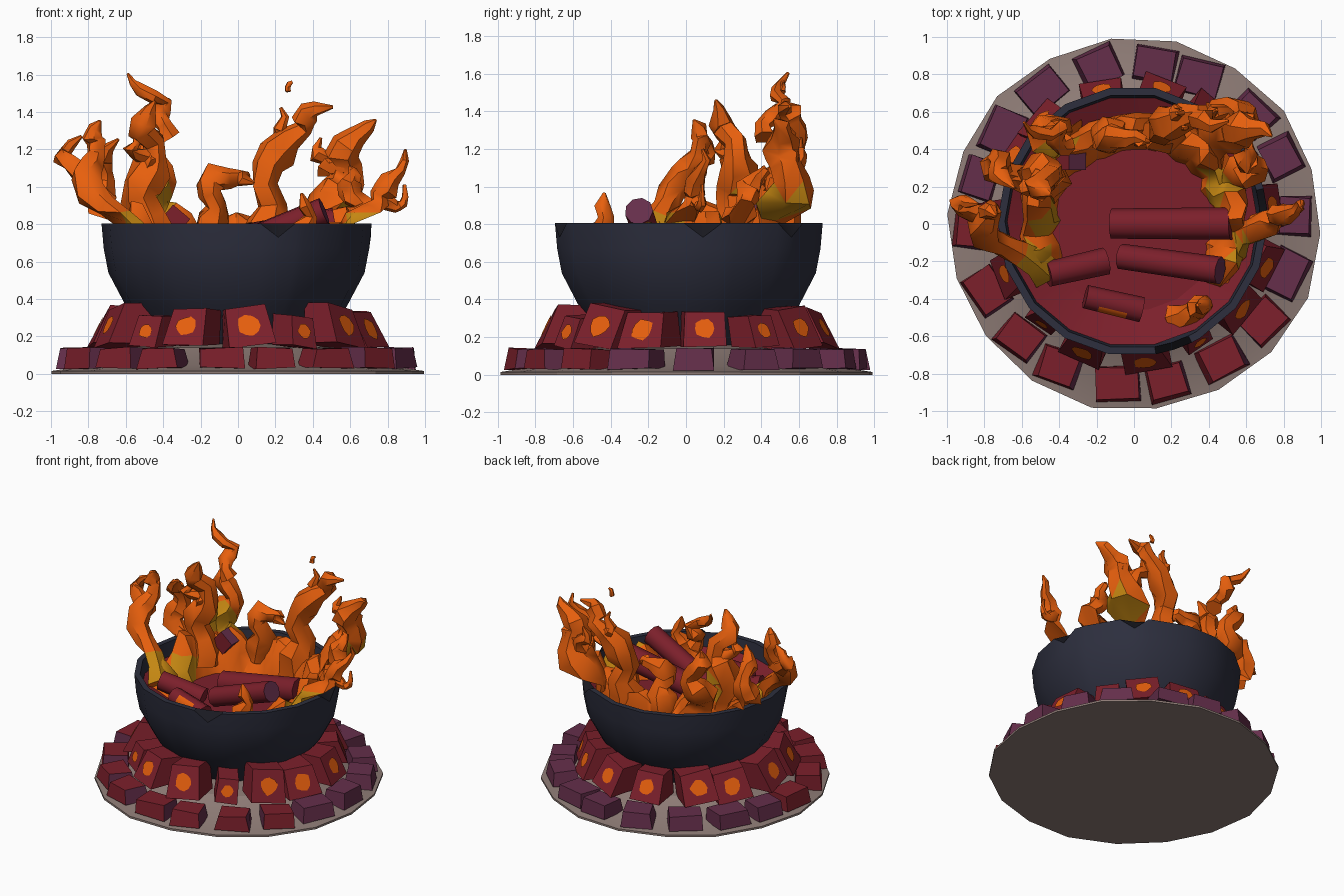
import bpy, bmesh, math, random
from mathutils import Vector, Matrix

if "Cube" in bpy.data.objects:
    bpy.data.objects.remove(bpy.data.objects["Cube"])

random.seed(7)


def material(name, r, g, b):
    m = bpy.data.materials.new(name)
    m.diffuse_color = (r, g, b, 1)
    m.use_nodes = True
    m.node_tree.nodes["Principled BSDF"].inputs["Base Color"].default_value = m.diffuse_color
    return m


RED = material("ember red", 0.20, 0.014, 0.024)
PURPLE = material("cool purple", 0.13, 0.028, 0.07)
ORANGE = material("flame orange", 0.80, 0.115, 0.004)
YELLOW = material("flame yellow", 0.55, 0.24, 0.006)
NAVY = material("iron navy", 0.026, 0.028, 0.048)
BLACK = material("chipped iron", 0.010, 0.010, 0.015)
ASH = material("ash ground", 0.27, 0.20, 0.18)


def finish(name, bm, mats, angle=30):
    bmesh.ops.recalc_face_normals(bm, faces=bm.faces[:])
    me = bpy.data.meshes.new(name)
    bm.to_mesh(me)
    bm.free()
    for m in mats:
        me.materials.append(m)
    ob = bpy.data.objects.new(name, me)
    bpy.context.collection.objects.link(ob)
    bpy.context.view_layer.objects.active = ob
    ob.select_set(True)
    bpy.ops.object.shade_smooth_by_angle(angle=math.radians(angle))
    ob.select_set(False)


def polar(r, deg, z):
    a = math.radians(deg)
    return Vector((r * math.cos(a), r * math.sin(a), z))


def jit(s):
    return Vector([random.uniform(-s, s) for _ in range(3)])


def loft(bm, rings, cap_end=True):
    """Join rings of points and cap them; returns the side faces by step."""
    vs = [[bm.verts.new(p) for p in ring] for ring in rings]
    n = len(vs[0])
    rows = [[bm.faces.new((a[i], a[(i + 1) % n], b[(i + 1) % n], b[i])) for i in range(n)]
            for a, b in zip(vs, vs[1:])]
    bm.faces.new(vs[0])
    if cap_end:
        rows.append([bm.faces.new(vs[-1])])
    return rows


# Ash mound with an uneven rim
bm = bmesh.new()
edge = [random.uniform(0.99, 1.012) for _ in range(18)]
loft(bm, [[polar(r * e, i * 20 - 3, z) for i, e in enumerate(edge)]
          for r, z in ((1, 0), (1, 0.015), (0.8, 0.045), (0.62, 0.14), (0.4, 0.16))])
finish("ash_mound", bm, [ASH], 20)


def plate(bm, centre, normal, radius, mat):
    """Thin glowing patch with a slightly ragged outline."""
    q = normal.to_track_quat('Z', 'Y')
    pts = [centre + normal * 0.007 + q @ polar(radius * random.uniform(0.85, 1.1), k * 36, 0)
           for k in range(10)]
    bm.faces.new([bm.verts.new(p) for p in pts]).material_index = mat


def coal(bm, deg, low, high, width, z0, z1, mat=0, end_mat=0, spot=0, roll=0.0):
    """Block facing outwards; low and high are its inner and outer radii."""
    place = Matrix.Rotation(math.radians(deg), 3, 'Z')
    tilt = Matrix.Rotation(random.uniform(-roll, roll), 3, 'X')
    skew = random.uniform(-0.22, 0.22)
    mid = Vector((0, 0, (z0 + z1) / 2))
    rings = []
    for (r0, r1), z, w in ((low, z0, width / 2), (high, z1, width * random.uniform(0.40, 0.48))):
        rings.append([place @ (tilt @ (Vector((r + skew * y, y - skew * (r - r0), z)) - mid) + mid)
                      + jit(0.007) for r, y in ((r0, -w), (r1, -w), (r1, w), (r0, w))])
    first = len(bm.faces)
    row = loft(bm, rings)[0]
    bm.faces.ensure_lookup_table()
    for f in bm.faces[first:]:
        f.material_index = mat
    row[random.choice((0, 2))].material_index = end_mat
    if spot:
        f = row[1]
        f.normal_update()
        n, c = f.normal.copy(), f.calc_center_median()
        if n.dot(Vector((c.x, c.y, 0))) < 0:
            n.negate()
        plate(bm, c, n, spot, 2)


# Outer ring: warm at the front and left, cooled elsewhere
bm = bmesh.new()
for i in range(18):
    a = -157 + i * 20 + random.uniform(-2, 2)
    coal(bm, a, (0.765, 0.955), (0.775, 0.94), random.uniform(0.21, 0.25), 0.03, 0.138,
         mat=1 if -20 < a < 165 else 0, end_mat=1)
finish("outer_coals", bm, [RED, PURPLE, ORANGE])

# Inner ring: glowing blocks leaning on the bowl
bm = bmesh.new()
for i in range(15):
    small = i in (1, 5, 13)
    w = 0.17 if small else random.uniform(0.22, 0.26)
    coal(bm, i * 24 - 87, (0.56, 0.75 if small else 0.79), (0.53, 0.69), w,
         0.15, 0.31 if small else random.uniform(0.33, 0.365), spot=w * 0.25, roll=0.16)
finish("inner_coals", bm, [RED, PURPLE, ORANGE])

# Iron bowl with chips cut out of the outer rim
SHIFT = Vector((-0.008, 0.015, 0))
chips = (-72, 6, 49)
bowl_angles = sorted([a for a in range(-180, 180, 20) if all(abs(a - c) > 11 for c in chips)]
                     + [c + d for c in chips for d in (-8, 0, 8)])
profile = ((0.42, 0.15), (0.59, 0.36), (0.685, 0.54), (0.71, 0.67), (0.722, 0.805),
           (0.682, 0.805), (0.655, 0.56))
RIM = 4
bm = bmesh.new()
rows = loft(bm, [[polar(r, a, z - (0.075 if a in chips and k == RIM else 0)) + SHIFT
                  for a in bowl_angles] for k, (r, z) in enumerate(profile)], cap_end=False)
for i, f in enumerate(rows[RIM]):
    if bowl_angles[i] in chips or bowl_angles[(i + 1) % len(bowl_angles)] in chips:
        f.material_index = 1
finish("bowl", bm, [NAVY, BLACK], 35)

# Ember bed inside the bowl, banked up at the edge
bm = bmesh.new()
loft(bm, [[polar(r, a, z) + SHIFT for a in range(0, 360, 20)]
          for r, z in ((0.64, 0.54), (0.67, 0.70), (0.48, 0.60), (0.15, 0.60))])
finish("ember_bed", bm, [RED], 20)


def log(name, a, b, r, patch=False, end_mat=0):
    a, b = Vector(a), Vector(b)
    q = (b - a).to_track_quat('Z', 'Y')
    bm = bmesh.new()
    rows = loft(bm, [[a.lerp(b, t) + q @ polar(r * (1 + 0.08 * t), k * 40, 0) for k in range(9)]
                     for t in (0, 0.25, 0.75, 1)])
    for f in rows[1]:
        f.normal_update()
        # glowing strip along the front of the log
        side = f.calc_center_median() - a.lerp(b, 0.5)
        if patch and side.y < -r * 0.45 and side.z > -r * 0.7:
            f.material_index = 1
    rows[-1][0].material_index = end_mat
    finish(name, bm, [RED, ORANGE, PURPLE], 45)


log("log_back", (-0.12, 0, 0.69), (0.52, 0, 0.80), 0.083)
log("log_middle", (-0.07, -0.175, 0.66), (0.46, -0.25, 0.87), 0.07, end_mat=2)
log("log_left", (-0.46, -0.27, 0.72), (-0.15, -0.2, 0.64), 0.07)
log("log_front", (-0.26, -0.39, 0.70), (0.04, -0.46, 0.66), 0.065, patch=True)

# Loose ember caught in the fire
bm = bmesh.new()
bmesh.ops.create_cube(bm, size=0.12, matrix=Matrix.Translation((-0.34, 0.35, 0.82))
                      @ Matrix.Rotation(0.7, 4, 'Y'))
for f in bm.faces:
    f.normal_update()
    f.material_index = 1 if f.normal.x > 0.3 else 0
finish("loose_ember", bm, [RED, PURPLE])

GLOW = [Vector(p) for p in ((-0.42, 0.40, 0.94), (-0.52, -0.22, 0.76), (-0.48, 0.05, 0.70),
                            (0.56, 0.54, 0.90), (0.46, 0.20, 0.72), (0.62, -0.16, 0.80))]


def paint_glow(bm):
    """Yellow patches in the hottest spots, low in the fire."""
    bmesh.ops.triangulate(bm, faces=bm.faces[:])
    for f in bm.faces:
        if any((f.calc_center_median() - g).length < 0.115 for g in GLOW):
            f.material_index = 1


def contain(p):
    """Keep fire below the rim inside the bowl."""
    r = math.hypot(p.x, p.y)
    if p.z < 0.84 and r > 0.625:
        return Vector((p.x * 0.625 / r, p.y * 0.625 / r, p.z))
    return p


# Wall of fire curving around the back of the bowl
bm = bmesh.new()
rings = []
for a in range(-38, 219, 8):
    end = min(1, (a + 46) / 30, (222 - a) / 30)
    h = 0.55 + end * (0.27 + 0.07 * math.sin(a * 0.16) + random.uniform(-0.04, 0.05))
    w = random.uniform(-0.025, 0.02)
    rings.append([contain(polar(r + w, a, z) + jit(0.015)) for r, z in
                  ((0.41, 0.58), (0.59, 0.58), (0.615, h / 2 + 0.31), (0.58, h),
                   (0.51, h - 0.01), (0.45, h / 2 + 0.30))])
loft(bm, rings)
paint_glow(bm)
finish("fire_wall", bm, [ORANGE, YELLOW], 40)


def tongue(name, base, waist, tip, radius, sway=0.05, steps=11, sides=6, lick=None):
    """Wavering flame through three points, with an optional side lick."""
    base, waist, tip = Vector(base), Vector(waist), Vector(tip)
    bend = 2 * waist - (base + tip) / 2
    phase = random.uniform(0, 6)
    path = []
    for i in range(steps + 1):
        t = i / steps
        wave = Vector((math.sin(11 * t + phase), math.cos(9 * t + phase) * 0.6, 0))
        path.append(base * (1 - t) ** 2 + bend * 2 * t * (1 - t) + tip * t * t
                    + wave * sway * math.sin(math.pi * t) + jit(0.015))
    rings = []
    for i, p in enumerate(path):
        t = i / steps
        d = path[min(i + 1, steps)] - path[max(i - 1, 0)]
        x = d.cross(Vector((0.3, 1, 0.1))).normalized()
        y = d.cross(x).normalized()
        r = max(0.008, radius * (1 - t) ** 0.45 * (0.95 + 0.2 * math.sin(16 * t + phase)))
        rings.append([contain(p + (x * math.cos(k * math.tau / sides) + y * math.sin(k * math.tau / sides))
                              * r * random.uniform(0.8, 1.2)) for k in range(sides)])
    bm = bmesh.new()
    loft(bm, rings)
    paint_glow(bm)
    finish(name, bm, [ORANGE, YELLOW], 45)
    if lick:
        root, out = path[int(steps * 0.6)], Vector(lick)
        tongue(name + "_lick", root, root + out + Vector((0, 0, -0.03)),
               root + out * 1.1 + Vector((0, 0, 0.10)), radius * 0.5, 0.015, 6)


# Tongues of fire, from the left round the back to the right
tongue("flame_left", (-0.52, -0.26, 0.66), (-0.78, 0.01, 1.08), (-0.73, 0.05, 1.36), 0.10)
tongue("flame_left_hook", (-0.76, 0.02, 1.08), (-0.92, 0.10, 1.15), (-0.83, 0.12, 1.28), 0.065, 0.01, 6)
tongue("flame_left_branch", (-0.56, 0.20, 0.66), (-0.74, 0.32, 1.02), (-0.64, 0.18, 1.24), 0.10)
tongue("flame_left_tall", (-0.45, 0.25, 0.66), (-0.49, 0.25, 1.12), (-0.45, 0.16, 1.46), 0.125,
       lick=(-0.10, -0.05, 0.05))
tongue("flame_left_back", (-0.40, 0.46, 0.66), (-0.43, 0.48, 1.0), (-0.48, 0.53, 1.28), 0.12)
tongue("flame_back_low", (-0.15, 0.47, 0.66), (-0.10, 0.46, 1.02), (0.08, 0.44, 1.02), 0.095)
tongue("flame_back_tall", (0.16, 0.49, 0.66), (0.24, 0.55, 1.22), (0.50, 0.54, 1.44), 0.115,
       lick=(-0.03, 0.02, 0.06))
tongue("flame_right_back", (0.46, 0.42, 0.66), (0.54, 0.54, 1.08), (0.73, 0.48, 1.36), 0.145,
       lick=(-0.12, 0.06, 0.05))
tongue("flame_right_low", (0.53, 0.18, 0.66), (0.62, 0.32, 0.92), (0.60, 0.42, 1.10), 0.10)
tongue("flame_right", (0.52, -0.16, 0.66), (0.75, 0.03, 0.92), (0.90, 0.10, 1.20), 0.085, 0.03,
       lick=(0.12, 0.03, -0.03))
tongue("flame_front", (0.22, -0.52, 0.61), (0.36, -0.44, 0.76), (0.35, -0.44, 0.98), 0.085, 0.01, 6)
tongue("spark_left", (-0.36, 0.42, 1.27), (-0.44, 0.48, 1.45), (-0.58, 0.53, 1.60), 0.06, 0.06, 8)
tongue("spark_back", (0.26, 0.52, 1.52), (0.28, 0.52, 1.54), (0.30, 0.51, 1.56), 0.02, 0, 3)
